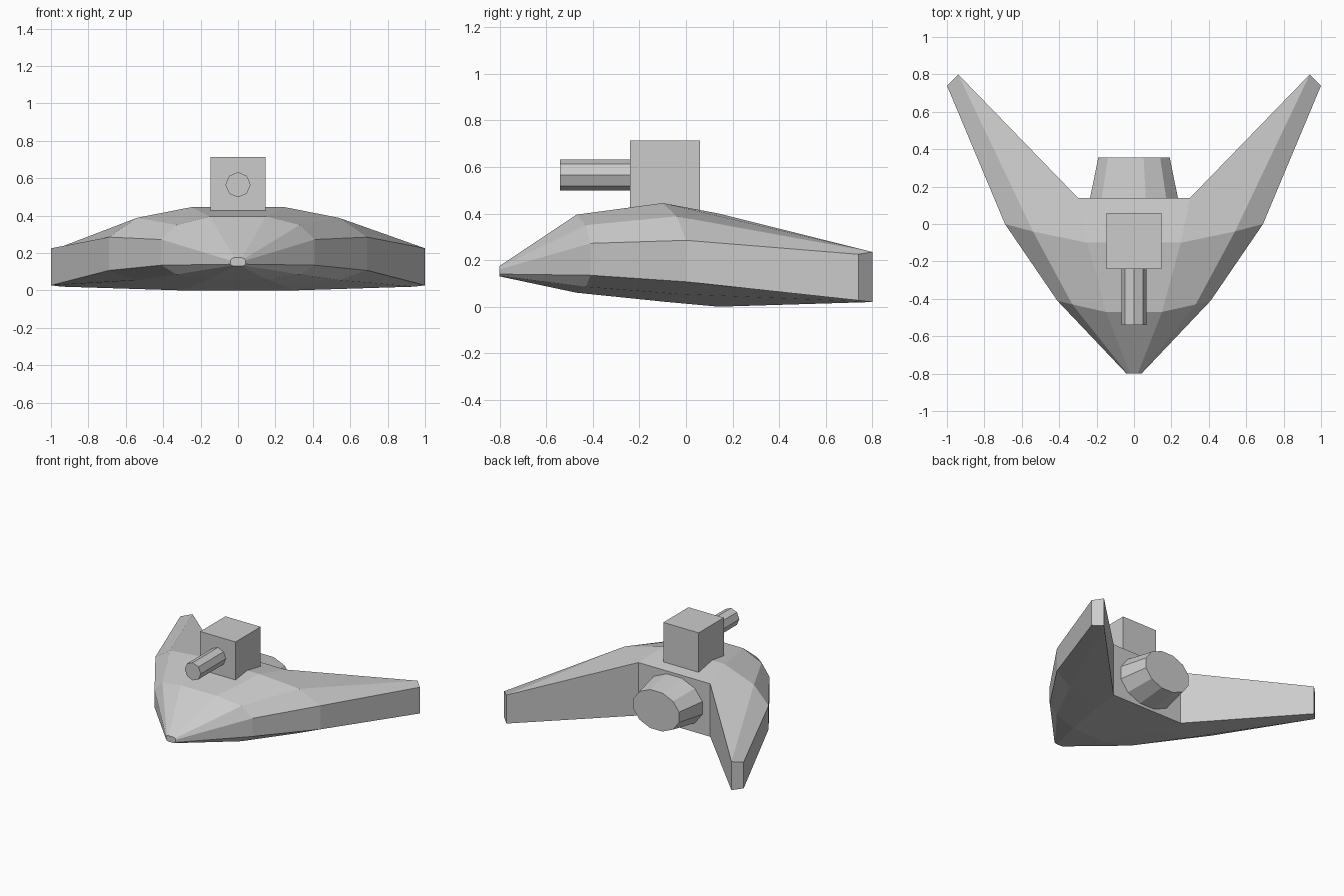
import bpy, bmesh, math
from mathutils import Matrix

if "Cube" in bpy.data.objects:
    bpy.data.objects.remove(bpy.data.objects["Cube"])


def add_object(name, bm):
    bmesh.ops.recalc_face_normals(bm, faces=bm.faces)
    mesh = bpy.data.meshes.new(name)
    bm.to_mesh(mesh)
    bm.free()
    obj = bpy.data.objects.new(name, mesh)
    bpy.context.collection.objects.link(obj)
    return obj


def tapered_tube(name, sides, r_front, r_back, y0, y1, z, squash=1.0, turn=0.0):
    """Closed cone section lying along y."""
    bm = bmesh.new()
    bmesh.ops.create_cone(bm, cap_ends=True, segments=sides, radius1=r_back,
                          radius2=r_front, depth=y1 - y0,
                          matrix=Matrix.Rotation(turn, 4, 'Z'))
    place = (Matrix.Translation((0, (y0 + y1) / 2, z))
             @ Matrix.Diagonal((1, 1, squash, 1))
             @ Matrix.Rotation(math.pi / 2, 4, 'X'))
    bm.transform(place)
    return add_object(name, bm)


# Hull: half sections from nose to wing, each (x, y, z top, z bottom)
# for the inner, middle and outer edge lines
sections = [
    [(0.02, -0.80, 0.175, 0.13), (0.035, -0.80, 0.17, 0.133), (0.04, -0.80, 0.16, 0.14)],
    [(0.15, -0.47, 0.395, 0.06), (0.33, -0.43, 0.35, 0.085), (0.41, -0.41, 0.272, 0.135)],
    [(0.25, -0.10, 0.445, 0.022), (0.54, -0.04, 0.388, 0.055), (0.69, 0.00, 0.285, 0.107)],
    [(0.30, 0.14, 0.40, 0.0), (0.94, 0.80, 0.235, 0.02), (1.00, 0.74, 0.225, 0.027)],
]
bm = bmesh.new()
rings = []
for sec in sections:
    top = [(x, y, zt) for x, y, zt, zb in sec]
    low = [(x, y, zb) for x, y, zt, zb in sec]
    half = top + low[::-1]
    ring = half + [(-x, y, z) for x, y, z in half[::-1]]
    rings.append([bm.verts.new(p) for p in ring])
n = len(rings[0])
for a, b in zip(rings, rings[1:]):
    for i in range(n):
        j = (i + 1) % n
        bm.faces.new((a[i], a[j], b[j], b[i]))
bm.faces.new(rings[0])
# Rear: wing tips, inner wing walls and the engine wall
e = rings[-1]
for quad in ((1, 2, 3, 4), (0, 1, 4, 5), (0, 5, 6, 11), (11, 6, 7, 10), (10, 7, 8, 9)):
    bm.faces.new([e[k] for k in quad])
add_object("hull", bm)

# Turret block
bm = bmesh.new()
bmesh.ops.create_cube(bm, size=1, matrix=Matrix.Translation((0, -0.09, 0.562))
                      @ Matrix.Diagonal((0.295, 0.30, 0.302, 1)))
add_object("turret", bm)

# Gun barrel and rear engine nozzle
tapered_tube("gun_barrel", 8, 0.067, 0.067, -0.54, -0.235, 0.565)
tapered_tube("engine_nozzle", 12, 0.245, 0.198, 0.13, 0.355, 0.2, 0.76, math.radians(15))
